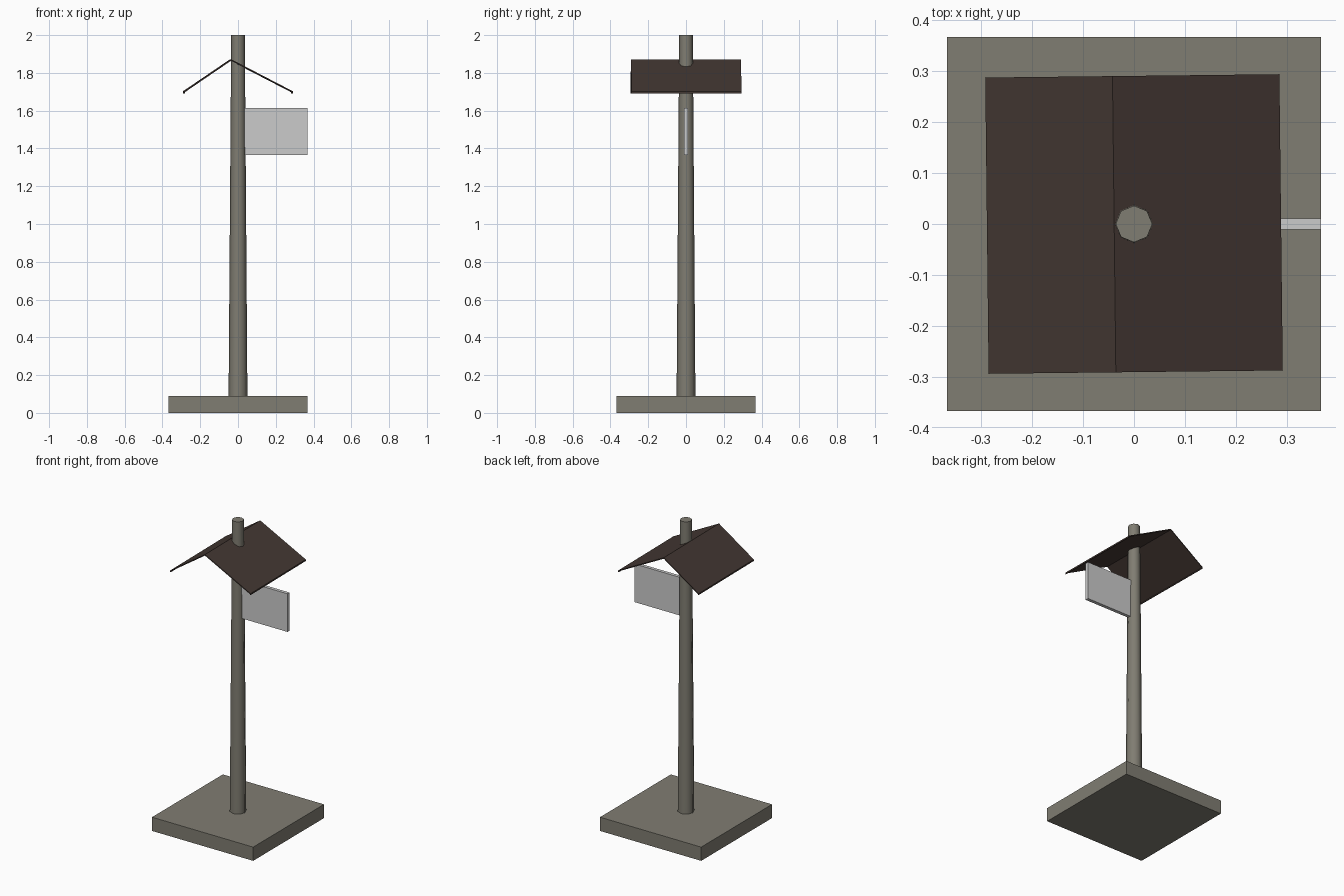
import bpy, bmesh, math
from mathutils import Matrix

if "Cube" in bpy.data.objects:
    bpy.data.objects.remove(bpy.data.objects["Cube"])


def material(name, srgb):
    m = bpy.data.materials.new(name)
    lin = [((c / 255 + 0.055) / 1.055) ** 2.4 for c in srgb]
    m.diffuse_color = (*lin, 1)
    m.use_nodes = True
    m.node_tree.nodes["Principled BSDF"].inputs["Base Color"].default_value = m.diffuse_color
    return m


stone = material("weathered_grey", (128, 125, 114))
brown = material("dark_brown", (68, 56, 51))
pale = material("pale_grey", (203, 203, 203))


def make(name, bm, mat):
    bmesh.ops.recalc_face_normals(bm, faces=bm.faces)
    me = bpy.data.meshes.new(name)
    bm.to_mesh(me)
    bm.free()
    ob = bpy.data.objects.new(name, me)
    bpy.context.collection.objects.link(ob)
    me.materials.append(mat)
    return ob


def box(name, lo, hi, mat):
    bm = bmesh.new()
    size = [b - a for a, b in zip(lo, hi)]
    mid = [(a + b) / 2 for a, b in zip(lo, hi)]
    bmesh.ops.create_cube(bm, size=1, matrix=Matrix.Translation(mid) @ Matrix.Diagonal((*size, 1)))
    return make(name, bm, mat)


# Square foot slab
box("base", (-0.367, -0.367, 0), (0.367, 0.367, 0.09), stone)

# Tapered eight-sided post, corners on the axes
bm = bmesh.new()
bmesh.ops.create_cone(bm, cap_ends=True, segments=8, radius1=0.05, radius2=0.036, depth=1.93,
                      matrix=Matrix.Translation((0, 0, 1.035)))
post = make("post", bm, stone)
bpy.context.view_layer.objects.active = post
post.select_set(True)
bpy.ops.object.shade_smooth_by_angle(angle=math.radians(50))

# Sign board hung off the right side of the post
box("sign_board", (0.02, -0.011, 1.365), (0.367, 0.011, 1.615), pale)

# Thin off-centre gable roof with small turned-down eaves, slightly twisted
top = [(-0.289, 1.692), (-0.289, 1.702), (-0.039, 1.872), (0.289, 1.702), (0.289, 1.692)]
under = [(0.284, 1.692), (0.284, 1.698), (-0.039, 1.865), (-0.284, 1.698), (-0.284, 1.692)]
profile = top + under
bm = bmesh.new()
front = [bm.verts.new((x, -0.291, z)) for x, z in profile]
back = [bm.verts.new((x, 0.291, z)) for x, z in profile]
n = len(profile)
for i in range(n):
    j = (i + 1) % n
    bm.faces.new((front[i], front[j], back[j], back[i]))
for ring in (front, back):
    for i in range(n // 2 - 1):
        bm.faces.new((ring[i], ring[i + 1], ring[n - 2 - i], ring[n - 1 - i]))
bmesh.ops.rotate(bm, verts=bm.verts, matrix=Matrix.Rotation(math.radians(0.65), 3, 'Z'))
make("roof", bm, brown)
